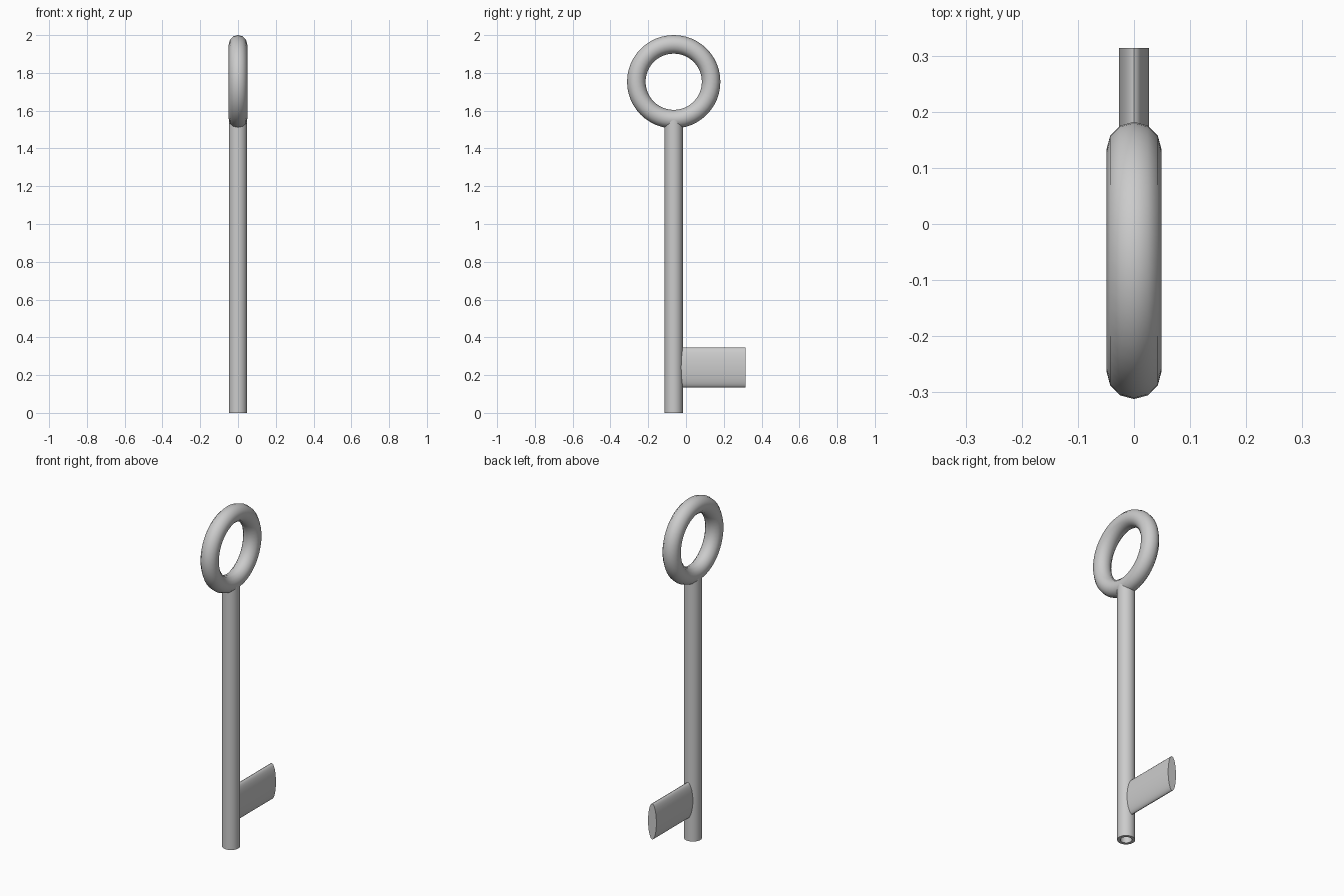
import bpy, bmesh, math
from mathutils import Vector

if "Cube" in bpy.data.objects:
    bpy.data.objects.remove(bpy.data.objects["Cube"])

CY = -0.065  # shaft axis in y


def finish(bm, name):
    bmesh.ops.recalc_face_normals(bm, faces=bm.faces)
    me = bpy.data.meshes.new(name)
    bm.to_mesh(me)
    bm.free()
    ob = bpy.data.objects.new(name, me)
    bpy.context.collection.objects.link(ob)
    bpy.ops.object.select_all(action='DESELECT')
    ob.select_set(True)
    bpy.context.view_layer.objects.active = ob
    bpy.ops.object.shade_smooth_by_angle(angle=math.radians(35))
    return ob


def loft(name, loops):
    """Skin a list of point loops and cap both ends."""
    bm = bmesh.new()
    rings = [[bm.verts.new(p) for p in loop] for loop in loops]
    n = len(rings[0])
    for a, b in zip(rings, rings[1:]):
        for i in range(n):
            j = (i + 1) % n
            bm.faces.new((a[i], a[j], b[j], b[i]))
    bm.faces.new(rings[0])
    bm.faces.new(rings[-1])
    return finish(bm, name)


def ellipse(center, u, v, n=32):
    c, u, v = Vector(center), Vector(u), Vector(v)
    return [c + u * math.cos(2 * math.pi * i / n) + v * math.sin(2 * math.pi * i / n)
            for i in range(n)]


# Shaft with a bored lower end
profile = [(0.048, 1.555), (0.048, 0.0), (0.031, 0.0), (0.031, 0.1)]
loft("shaft", [ellipse((0, CY, z), (r, 0, 0), (0, r, 0)) for r, z in profile])

# Flattened oval bit
loft("bit", [ellipse((0, y, 0.24), (0.027, 0, 0), (0, 0, 0.105))
             for y in (-0.034, 0.314)])

# Ring handle
bpy.ops.mesh.primitive_torus_add(
    major_segments=48, minor_segments=12, major_radius=0.198, minor_radius=0.049,
    location=(0, CY, 1.753), rotation=(0, math.pi / 2, 0))
ring = bpy.context.object
ring.name = "ring_handle"
bpy.ops.object.shade_smooth_by_angle(angle=math.radians(35))
